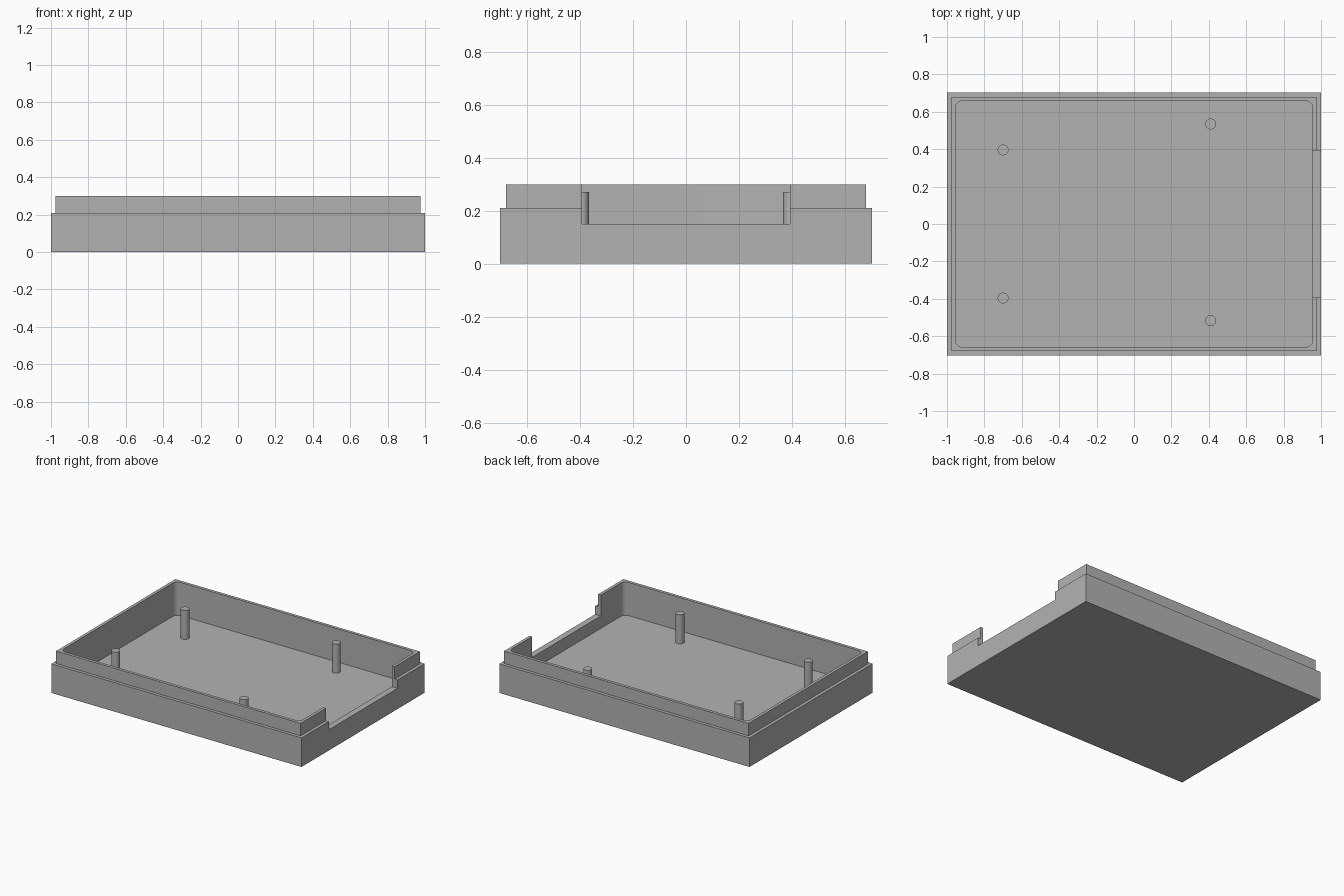
import bpy
import bmesh
import math

if "Cube" in bpy.data.objects:
    bpy.data.objects.remove(bpy.data.objects["Cube"], do_unlink=True)

FLOOR, RIM, TOP = 0.06, 0.21, 0.30

grey = bpy.data.materials.new("plain grey")
grey.use_nodes = True
grey.diffuse_color = (0.45, 0.45, 0.45, 1)
grey.node_tree.nodes["Principled BSDF"].inputs["Base Color"].default_value = grey.diffuse_color


def rectangle(hx, hy, radius=0, steps=8):
    """Counter-clockwise rectangle outline, with optional rounded corners."""
    if not radius:
        return [(hx, hy), (-hx, hy), (-hx, -hy), (hx, -hy)]
    points = []
    for quarter, (sx, sy) in enumerate([(1, 1), (-1, 1), (-1, -1), (1, -1)]):
        for i in range(steps + 1):
            a = (quarter + i / steps) * math.pi / 2
            points.append((sx * (hx - radius) + radius * math.cos(a),
                           sy * (hy - radius) + radius * math.sin(a)))
    return points


def loft(name, layers):
    """Closed solid through a stack of (outline, z) layers."""
    bm = bmesh.new()
    rings = [[bm.verts.new((x, y, z)) for x, y in outline] for outline, z in layers]
    for low, high in zip(rings, rings[1:]):
        for i in range(len(low)):
            j = (i + 1) % len(low)
            bm.faces.new((low[i], low[j], high[j], high[i]))
    bm.faces.new(rings[0][::-1])
    bm.faces.new(rings[-1])
    bmesh.ops.recalc_face_normals(bm, faces=bm.faces)
    mesh = bpy.data.meshes.new(name)
    bm.to_mesh(mesh)
    bm.free()
    mesh.materials.append(grey)
    obj = bpy.data.objects.new(name, mesh)
    bpy.context.collection.objects.link(obj)
    return obj


def activate(obj):
    bpy.ops.object.select_all(action="DESELECT")
    obj.select_set(True)
    bpy.context.view_layer.objects.active = obj


def cut(target, cutter):
    cutter.hide_render = True
    mod = target.modifiers.new("cut", "BOOLEAN")
    mod.operation = "DIFFERENCE"
    mod.solver = "EXACT"
    mod.object = cutter
    activate(target)
    bpy.ops.object.modifier_apply(modifier=mod.name)
    bpy.data.objects.remove(cutter, do_unlink=True)


# Tray body with a stepped lip around the top
outer = rectangle(1, 0.703)
lip = rectangle(0.977, 0.68)
tray = loft("tray", [(outer, 0), (outer, RIM), (lip, RIM), (lip, TOP)])

# Round-cornered cavity
cavity = rectangle(0.955, 0.658, 0.038)
cut(tray, loft("cavity_cutter", [(cavity, FLOOR), (cavity, TOP + 0.1)]))

# Wide notch through the wall on the +x side
notch = [(x + 1, y) for x, y in rectangle(0.1, 0.392)]
cut(tray, loft("notch_cutter", [(notch, 0.15), (notch, TOP + 0.1)]))
activate(tray)
bpy.ops.object.shade_smooth_by_angle(angle=math.radians(30))

# Four standing posts
for name, x, y in [("back_right_post", -0.70, 0.396), ("front_right_post", -0.70, -0.396),
                   ("back_left_post", 0.41, 0.535), ("front_left_post", 0.41, -0.516)]:
    bpy.ops.mesh.primitive_cylinder_add(vertices=32, radius=0.029, depth=0.22,
                                        location=(x, y, 0.16))
    post = bpy.context.object
    post.name = name
    post.data.materials.append(grey)
    bpy.ops.object.shade_smooth_by_angle(angle=math.radians(30))
